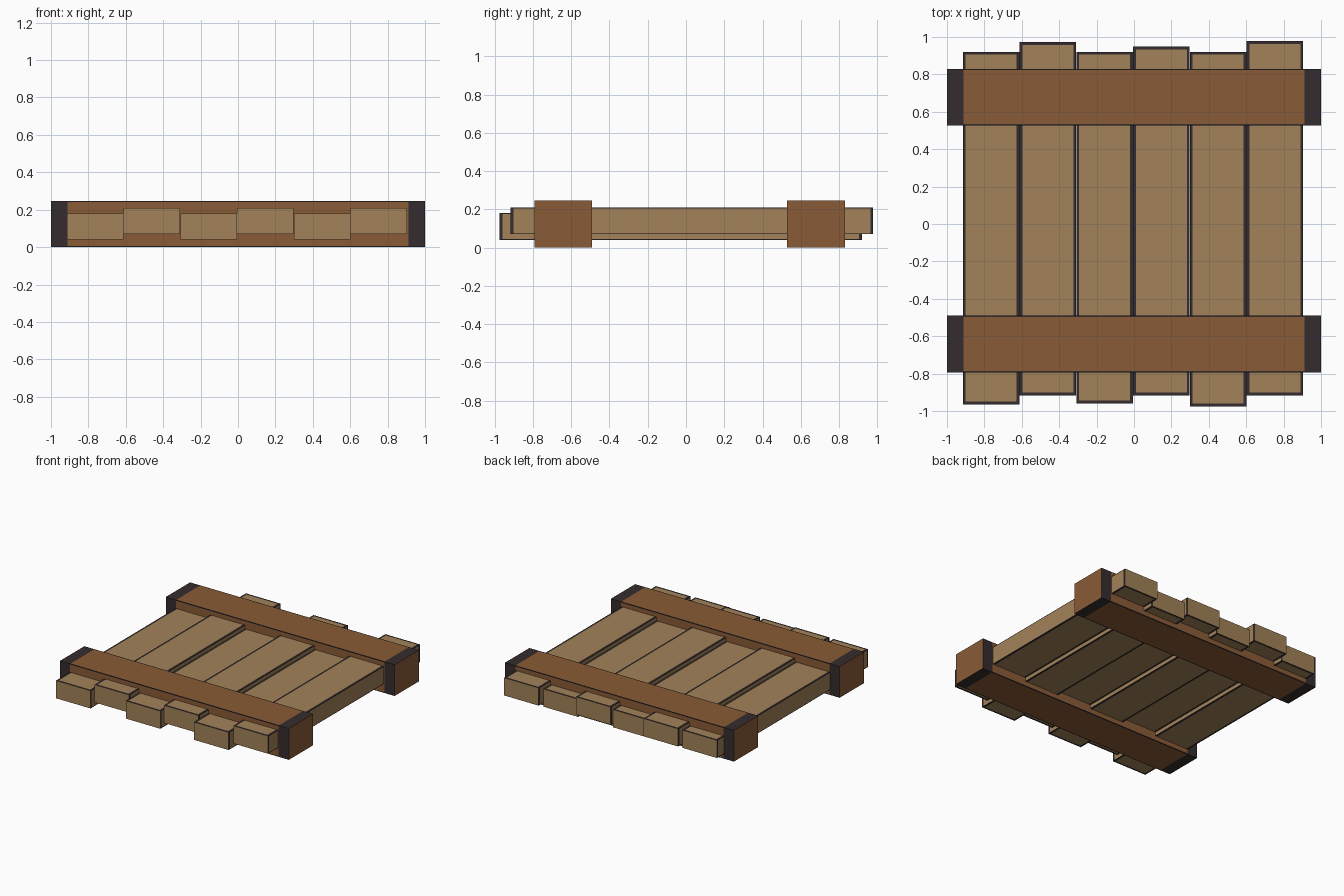
import bpy, bmesh
from mathutils import Matrix, Vector

if "Cube" in bpy.data.objects:
    bpy.data.objects.remove(bpy.data.objects["Cube"])


def material(name, rgb):
    m = bpy.data.materials.new(name)
    lin = [((c / 255 + 0.055) / 1.055) ** 2.4 for c in rgb]
    m.diffuse_color = (*lin, 1)
    m.use_nodes = True
    m.node_tree.nodes["Principled BSDF"].inputs["Base Color"].default_value = m.diffuse_color
    return m


TAN = material("tan_plank_wood", (162, 130, 88))
BROWN = material("brown_beam_wood", (138, 91, 54))
DARK = material("dark_trim", (53, 44, 46))


def trimmed_board(name, lo, hi, trim, long_axis, wood):
    """Box with dark border strips on every face except its two end faces."""
    lo, hi, trim = Vector(lo), Vector(hi), Vector(trim)
    bm = bmesh.new()
    bmesh.ops.create_cube(bm, size=1, matrix=Matrix.Translation((lo + hi) / 2)
                          @ Matrix.Diagonal((*(hi - lo), 1)))
    # cut the border lines into the faces
    for a in range(3):
        normal = Vector((0, 0, 0))
        normal[a] = 1
        for pos in (lo[a] + trim[a], hi[a] - trim[a]):
            co = Vector((0, 0, 0))
            co[a] = pos
            bmesh.ops.bisect_plane(bm, geom=bm.verts[:] + bm.edges[:] + bm.faces[:],
                                   plane_co=co, plane_no=normal)
    bm.normal_update()
    # border faces are dark, the ends stay plain wood
    for f in bm.faces:
        c = f.calc_center_median()
        facing = max(range(3), key=lambda a: abs(f.normal[a]))
        border = any(a != facing and not lo[a] + trim[a] < c[a] < hi[a] - trim[a]
                     for a in range(3))
        f.material_index = int(border and facing != long_axis)
    mesh = bpy.data.meshes.new(name)
    bm.to_mesh(mesh)
    bm.free()
    mesh.materials.append(wood)
    mesh.materials.append(DARK)
    bpy.context.collection.objects.link(bpy.data.objects.new(name, mesh))


# planks: uneven ends, alternating heights
ends = [(-0.965, 0.92), (-0.917, 0.972), (-0.96, 0.92),
        (-0.917, 0.948), (-0.975, 0.92), (-0.917, 0.978)]
for i, (y0, y1) in enumerate(ends):
    x0 = -0.915 + i * 0.3035
    z0 = 0.07 if i % 2 else 0.04
    trimmed_board(f"plank_{i + 1}", (x0, y0, z0), (x0 + 0.302, y1, z0 + 0.14),
                  (0.015, 0.015, 0.005), 1, TAN)

# cross beams wrapping the planks
for name, y0 in (("front_beam", -0.793), ("back_beam", 0.527)):
    trimmed_board(name, (-1, y0, 0), (1, y0 + 0.303, 0.247),
                  (0.089, 0.007, 0.006), 0, BROWN)
